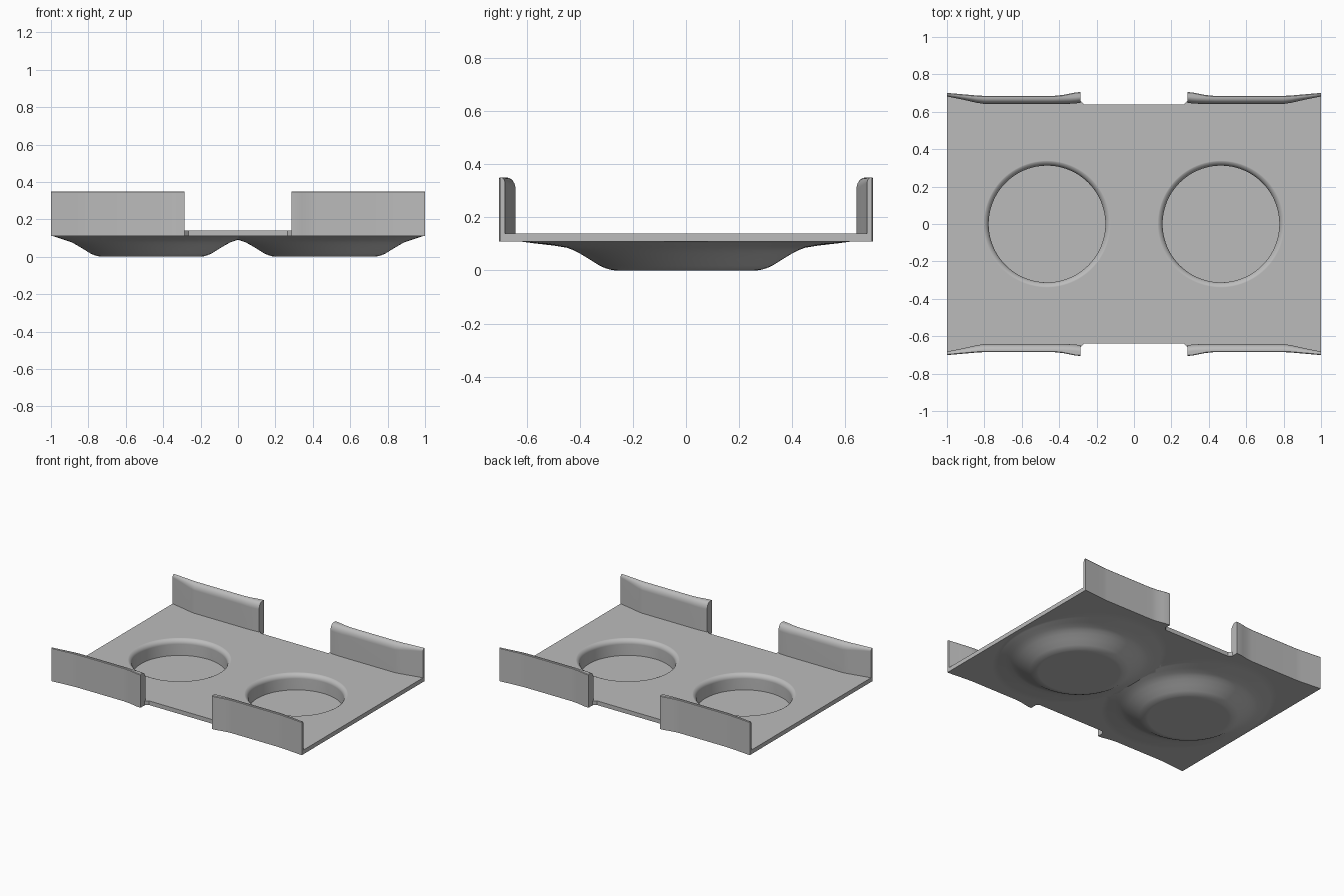
import bpy, bmesh, math

cube = bpy.data.objects.get("Cube")
if cube:
    bpy.data.objects.remove(cube, do_unlink=True)

grey = bpy.data.materials.new("light_grey")
grey.use_nodes = True
grey.diffuse_color = (0.5, 0.5, 0.5, 1)
grey.node_tree.nodes["Principled BSDF"].inputs["Base Color"].default_value = (0.5, 0.5, 0.5, 1)

BASE, DECK, TOP = 0.11, 0.14, 0.35
CUP_X = 0.465


def loft(name, rings):
    """Skin closed rings of equal length and cap both ends."""
    bm = bmesh.new()
    rows = [[bm.verts.new(p) for p in ring] for ring in rings]
    n = len(rows[0])
    for a, b in zip(rows, rows[1:]):
        for i in range(n):
            j = (i + 1) % n
            bm.faces.new((a[i], a[j], b[j], b[i]))
    bm.faces.new(rows[0])
    bm.faces.new(rows[-1])
    bmesh.ops.recalc_face_normals(bm, faces=bm.faces[:])
    mesh = bpy.data.meshes.new(name)
    bm.to_mesh(mesh)
    bm.free()
    mesh.materials.append(grey)
    obj = bpy.data.objects.new(name, mesh)
    bpy.context.collection.objects.link(obj)
    return obj


def select(obj):
    bpy.ops.object.select_all(action='DESELECT')
    obj.select_set(True)
    bpy.context.view_layer.objects.active = obj


def combine(obj, tool, operation):
    mod = obj.modifiers.new(operation, 'BOOLEAN')
    mod.operation, mod.solver, mod.object = operation, 'EXACT', tool
    select(obj)
    bpy.ops.object.modifier_apply(modifier=mod.name)
    bpy.data.objects.remove(tool, do_unlink=True)


def smooth(obj, degrees):
    select(obj)
    bpy.ops.object.shade_smooth_by_angle(angle=math.radians(degrees))
    mod = obj.modifiers.new("even_shading", 'WEIGHTED_NORMAL')
    mod.keep_sharp = True


def turned(name, cx, profile, steps=96):
    """Rings from (x radius, y radius, z) around a cup centre."""
    turns = [math.tau * i / steps for i in range(steps)]
    return loft(name, [[(cx + rx * math.cos(t), ry * math.sin(t), z) for t in turns]
                       for rx, ry, z in profile])


# Wall stations: x, outer y, inner y
stations = [(0.285, 0.705, 0.648), (0.31, 0.704, 0.645), (0.34, 0.698, 0.643),
            (0.38, 0.69, 0.642), (0.43, 0.685, 0.642), (0.80, 0.685, 0.642),
            (0.84, 0.687, 0.648), (0.92, 0.694, 0.666), (1.0, 0.701, 0.682)]

# Deck slab with a recessed middle on both long sides
edge = [(0.265, 0.638)] + [(x, inner + 0.01) for x, outer, inner in stations]
back = [(-x, y) for x, y in reversed(edge)] + edge
outline = back + [(x, -y) for x, y in reversed(back)]
deck = loft("deck", [[(x, y, z) for x, y in outline] for z in (BASE, DECK)])

# Rounded bowls below the deck
bowl = [(0.265, 0.0), (0.285, 0.003), (0.305, 0.009), (0.325, 0.018), (0.365, 0.043),
        (0.40, 0.064), (0.425, 0.077), (0.45, 0.086)]
bowl = [(r, r, z) for r, z in bowl]
bowl += [(0.475, 0.50, 0.094), (0.50, 0.57, 0.102), (0.528, 0.645, 0.112), (0.528, 0.645, 0.12)]
for cx in (-CUP_X, CUP_X):
    combine(deck, turned("bowl", cx, bowl), 'UNION')

# Cup hollows with a rounded rim
hollow = [(0.312, 0.025)]
for i in range(9):
    a = math.pi / 2 * i / 8
    hollow.append((0.347 - 0.035 * math.cos(a), 0.106 + 0.035 * math.sin(a)))
hollow.append((0.347, 0.2))
for cx in (-CUP_X, CUP_X):
    combine(deck, turned("hollow", cx, [(r, r, z) for r, z in hollow]), 'DIFFERENCE')
smooth(deck, 32)


def wall_section(x, outer, inner, sx, sy):
    """Upright section whose inner top edge is rounded."""
    r = min(0.034, (outer - inner) * 0.75)
    pts = [(outer, BASE), (outer, TOP - 0.004), (outer - 0.004, TOP)]
    for i in range(7):
        a = math.pi / 2 * i / 6
        pts.append((inner + r - r * math.sin(a), TOP - 1.4 * r * (1 - math.cos(a))))
    pts.append((inner, BASE))
    return [(sx * x, sy * y, z) for y, z in pts]


# Four curved corner walls
for sx, side in ((1, "left"), (-1, "right")):
    for sy, end in ((1, "back"), (-1, "front")):
        wall = loft(f"{end}_{side}_wall", [wall_section(*s, sx, sy) for s in stations])
        smooth(wall, 32)
